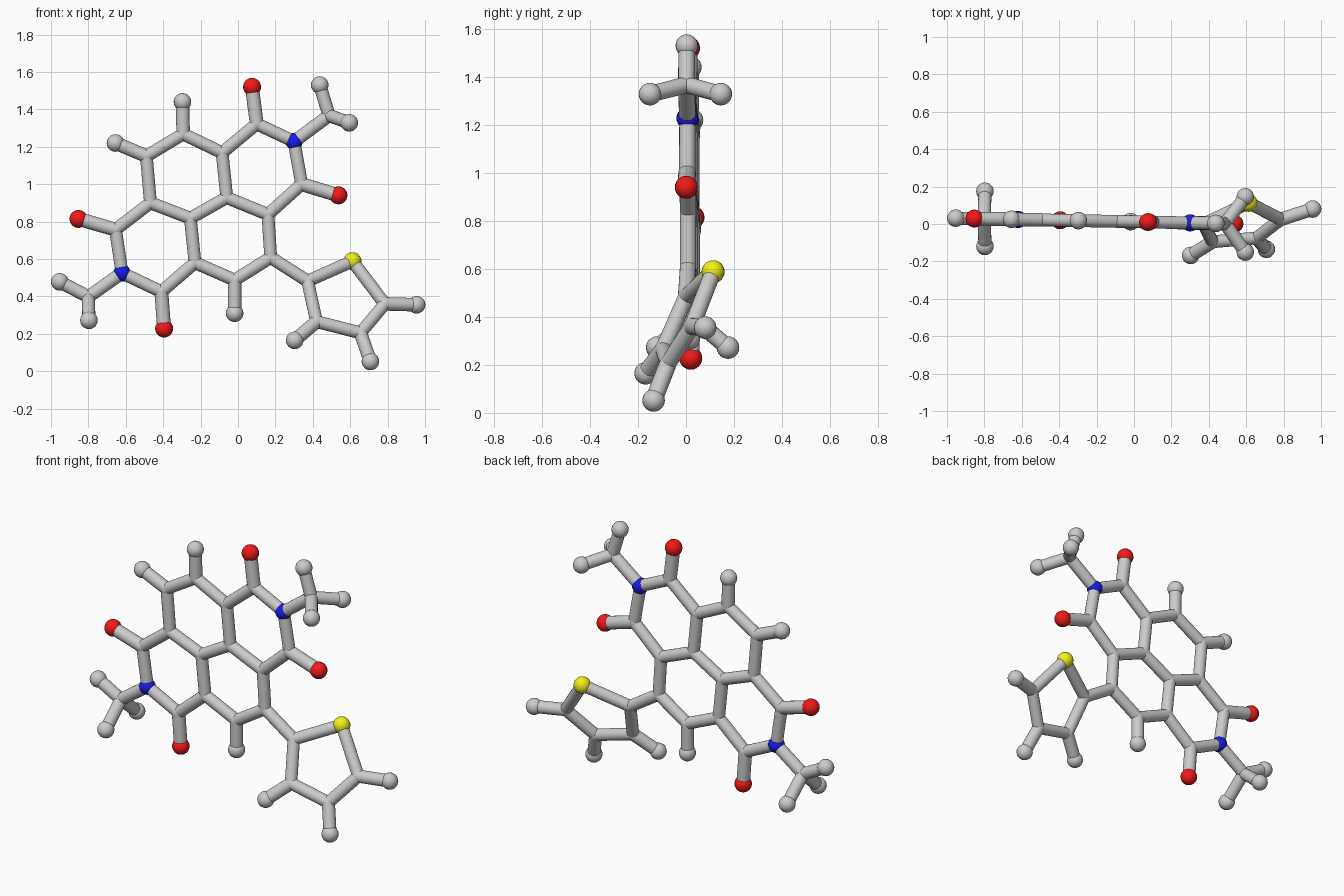
import bpy, bmesh
from mathutils import Vector, Matrix

if "Cube" in bpy.data.objects:
    bpy.data.objects.remove(bpy.data.objects["Cube"])


def colour(name, rgb):
    m = bpy.data.materials.new(name)
    m.diffuse_color = (*rgb, 1)
    m.use_nodes = True
    m.node_tree.nodes["Principled BSDF"].inputs["Base Color"].default_value = m.diffuse_color
    return m


red = colour("red", (0.9, 0.01, 0.01))
blue = colour("blue", (0.01, 0.01, 0.85))
yellow = colour("yellow", (0.9, 0.87, 0.01))


def flat(x, z):
    # the fused ring sheet leans very slightly in y
    return Vector((x, 0.012 - 0.02 * x, z))


# Atom positions: fused core
P = {
    "c1": flat(.10, 1.322), "n1": flat(.30, 1.228), "c2": flat(.34, 1.0),
    "c3": flat(.16, .838), "c4": flat(-.06, .928), "c5": flat(-.085, 1.168),
    "c6": flat(-.293, 1.268), "c7": flat(-.49, 1.15), "c8": flat(-.468, .90),
    "c9": flat(-.255, .818), "c10": flat(-.23, .58), "c11": flat(-.018, .487),
    "c12": flat(.175, .608), "c13": flat(-.655, .757), "n2": flat(-.62, .525),
    "c14": flat(-.41, .425),
    "o1": flat(.075, 1.52), "o2": flat(.537, .94),
    "o3": flat(-.853, .814), "o4": flat(-.395, .228),
    "h6": flat(-.297, 1.44), "h7": flat(-.655, 1.22), "h11": flat(-.018, .31),
}
# Methyl groups
P.update({
    "m1": flat(.487, 1.367), "m1a": flat(.437, 1.53),
    "m1b": Vector((.595, .145, 1.328)), "m1c": Vector((.595, -.15, 1.328)),
    "m2": flat(-.80, .398), "m2a": flat(-.953, .478),
    "m2b": Vector((-.797, .175, .272)), "m2c": Vector((-.797, -.12, .272)),
})
# Twisted five-sided ring
P.update({
    "t1": Vector((.372, 0, .482)), "s": Vector((.612, .113, .588)),
    "t2": Vector((.785, .025, .36)), "t3": Vector((.655, -.075, .205)),
    "t4": Vector((.42, -.095, .265)),
    "ht2": Vector((.955, .08, .355)), "ht3": Vector((.708, -.135, .052)),
    "ht4": Vector((.303, -.168, .165)),
})


def ball(bm, p, r):
    bmesh.ops.create_uvsphere(bm, u_segments=20, v_segments=12, radius=r,
                              matrix=Matrix.Translation(p))


def stick(bm, a, b, r):
    d = b - a
    mat = Matrix.Translation((a + b) / 2) @ d.to_track_quat('Z', 'Y').to_matrix().to_4x4()
    bmesh.ops.create_cone(bm, cap_ends=True, segments=20, radius1=r, radius2=r,
                          depth=d.length, matrix=mat)


def finish(bm, name, mat=None):
    me = bpy.data.meshes.new(name)
    bm.to_mesh(me)
    bm.free()
    if mat:
        me.materials.append(mat)
    ob = bpy.data.objects.new(name, me)
    bpy.context.collection.objects.link(ob)
    bpy.context.view_layer.objects.active = ob
    ob.select_set(True)
    bpy.ops.object.shade_smooth_by_angle()
    ob.select_set(False)


def sticks(name, paths, r):
    # each path is a chain of atoms; joints are rounded, blue and yellow atoms stay free
    bm = bmesh.new()
    joints = set()
    for path in paths:
        names = path.split()
        for a, b in zip(names, names[1:]):
            stick(bm, P[a], P[b], r)
        joints.update(n for n in names if n[0] in "cmt")
    for n in sorted(joints):
        ball(bm, P[n], r)
    finish(bm, name)


def balls(name, atoms, r, mat=None):
    bm = bmesh.new()
    for n in atoms.split():
        ball(bm, P[n], r)
    finish(bm, name, mat)


# Sticks
sticks("fused_ring_sticks", [
    "c1 n1 c2 c3 c4 c5 c1", "c5 c6 c7 c8 c9 c4", "c9 c10 c11 c12 c3",
    "c8 c13 n2 c14 c10"], .034)
sticks("side_ring_sticks", ["c12 t1 s t2 t3 t4 t1"], .034)
sticks("methyl_sticks", ["n1 m1 m1a", "m1b m1 m1c", "n2 m2 m2a", "m2b m2 m2c"], .035)
sticks("oxygen_sticks", ["c1 o1", "c2 o2", "c13 o3", "c14 o4"], .037)
sticks("hydrogen_sticks", ["c6 h6", "c7 h7", "c11 h11", "t2 ht2", "t3 ht3", "t4 ht4"], .036)

# Balls
balls("oxygen_balls", "o1 o2 o3 o4", .048, red)
balls("nitrogen_balls", "n1 n2", .046, blue)
balls("sulphur_ball", "s", .048, yellow)
balls("hydrogen_balls", "h6 h7 h11 m1a m1b m1c m2a m2b m2c ht2 ht3 ht4", .047)
